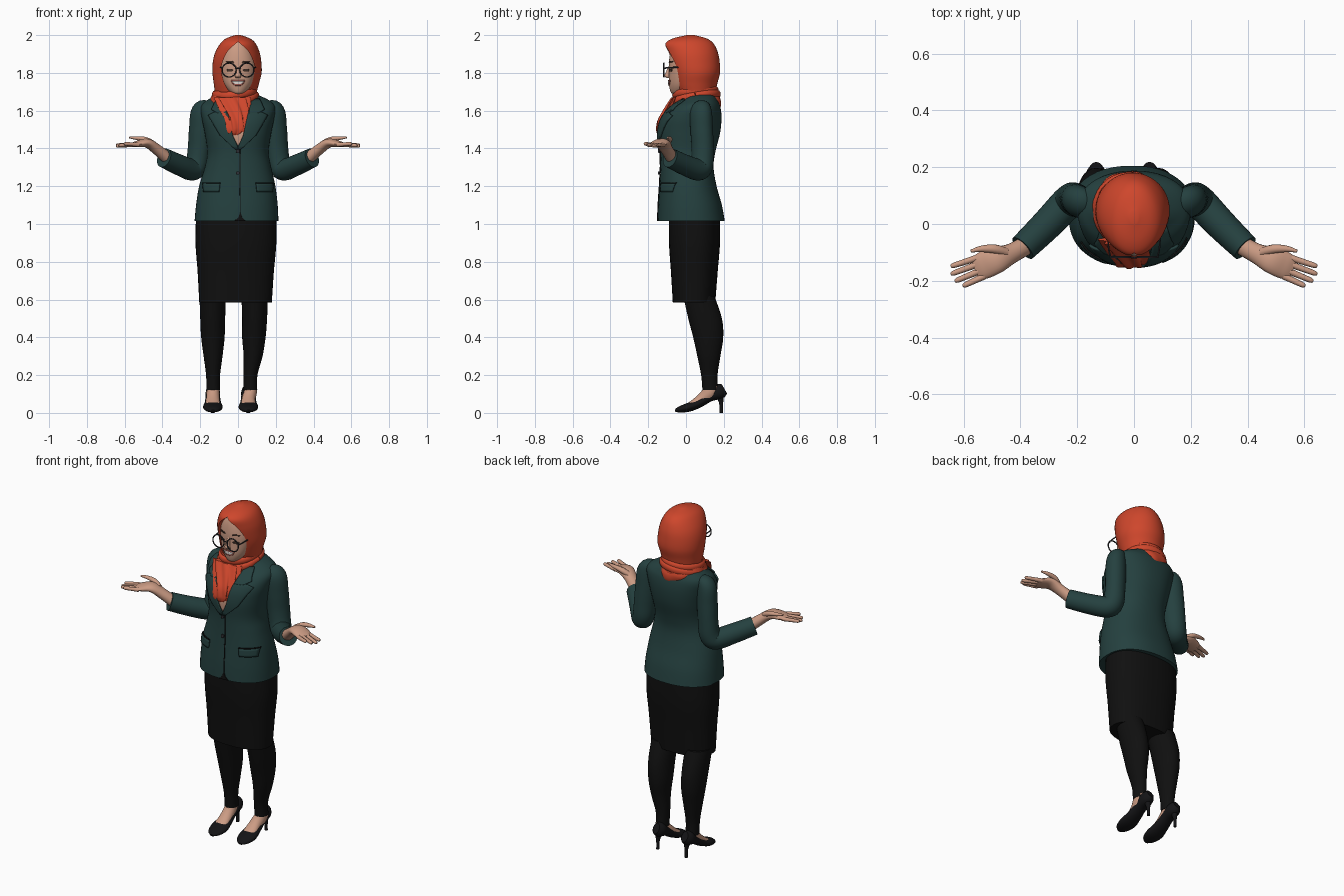
import bpy, bmesh, math
from mathutils import Vector


def material(name, rgb):
    m = bpy.data.materials.new(name)
    m.diffuse_color = (*rgb, 1)
    return m


SKIN = material("skin", (0.60, 0.33, 0.23))
RED = material("scarf red", (0.62, 0.062, 0.025))
TEAL = material("jacket teal", (0.018, 0.052, 0.050))
BLACK = material("skirt black", (0.005, 0.005, 0.005))
SHOE = material("shoe black", (0.007, 0.007, 0.008))
FRAME = material("glasses grey", (0.03, 0.03, 0.035))
WHITE = material("teeth white", (0.75, 0.70, 0.66))
LIP = material("lip rose", (0.36, 0.10, 0.08))
BROW = material("brow brown", (0.06, 0.035, 0.025))


def finish(name, bm, mat, angle=45):
    bmesh.ops.recalc_face_normals(bm, faces=bm.faces[:])
    me = bpy.data.meshes.new(name)
    bm.to_mesh(me)
    bm.free()
    me.materials.append(mat)
    me.shade_smooth()
    me.set_sharp_from_angle(angle=math.radians(angle))
    ob = bpy.data.objects.new(name, me)
    bpy.context.collection.objects.link(ob)
    return ob


def spline(pts, steps=6):
    """Smooth interpolation through tuples of any length."""
    out, last = [], len(pts) - 1
    for i in range(last):
        a, b, c, d = pts[max(i - 1, 0)], pts[i], pts[i + 1], pts[min(i + 2, last)]
        for k in range(steps):
            t = k / steps
            out.append([0.5 * (2 * q + (r - p) * t + (2 * p - 5 * q + 4 * r - s) * t * t
                        + (3 * q - p - 3 * r + s) * t ** 3) for p, q, r, s in zip(a, b, c, d)])
    return out + [list(pts[-1])]


def tube(name, pts, mat, side=None, n=28, steps=6, power=2, ripple=0, folds=9, twist=20):
    """Loft of sections (x, y, z, half width, half depth); level sections if no side is given."""
    path = spline(pts, steps)
    bm, rings = bmesh.new(), []
    for i, (x, y, z, ra, rb) in enumerate(path):
        u, v = Vector((1, 0, 0)), Vector((0, 1, 0))
        if side:
            t = Vector(path[min(i + 1, len(path) - 1)][:3]) - Vector(path[max(i - 1, 0)][:3])
            t.normalize()
            u = Vector(side)
            u = (u - t * u.dot(t)).normalized()
            v = t.cross(u)
        ring = []
        for k in range(n):
            a = 2 * math.pi * k / n
            c, s = math.cos(a), math.sin(a)
            f = 1 + ripple * math.sin(folds * a + twist * z)
            c = math.copysign(abs(c) ** (2 / power), c) * f * ra
            s = math.copysign(abs(s) ** (2 / power), s) * f * rb
            ring.append(bm.verts.new(Vector((x, y, z)) + u * c + v * s))
        rings.append(ring)
    for r, q in zip(rings, rings[1:]):
        for k in range(n):
            bm.faces.new((r[k], r[(k + 1) % n], q[(k + 1) % n], q[k]))
    bm.faces.new(rings[0])
    bm.faces.new(rings[-1])
    return finish(name, bm, mat)


def levels(rows):
    """(z, x centre, half width, y front, y back) to sections."""
    return [(cx, (f + b) / 2, z, rx, (b - f) / 2) for z, cx, rx, f, b in rows]


def front_y(sections, power, x, z):
    path = spline(sections)
    for p, q in zip(path, path[1:]):
        if p[2] <= z <= q[2]:
            t = (z - p[2]) / max(q[2] - p[2], 1e-6)
            cx, cy, _, rx, ry = [a + (b - a) * t for a, b in zip(p, q)]
            d = min(abs((x - cx) / rx), 1)
            return cy - ry * (1 - d ** power) ** (1 / power)
    return 0


def plate(name, rows, base, power, mat, off=0.004, thick=0.006):
    """Thin sheet of rows (z, x0, x1) laid on the front of a loft."""
    bm, grid = bmesh.new(), []
    for z, x0, x1 in [[a + (b - a) * k / 4 for a, b in zip(p, q)]
                      for p, q in zip(rows, rows[1:]) for k in range(5)]:
        xs = [x0 + (x1 - x0) * j / 8 for j in range(9)]
        grid.append([bm.verts.new((x, front_y(base, power, x, z) - off, z)) for x in xs])
    for r, q in zip(grid, grid[1:]):
        for j in range(8):
            bm.faces.new((r[j], r[j + 1], q[j + 1], q[j]))
    bmesh.ops.remove_doubles(bm, verts=bm.verts[:], dist=0.0003)
    mod = finish(name, bm, mat).modifiers.new("thickness", 'SOLIDIFY')
    mod.thickness, mod.offset = thick, 0


# Jacket body, skirt
jacket = levels([(1.015, -.008, .222, -.15, .205), (1.10, -.006, .216, -.147, .19),
                 (1.20, -.004, .202, -.14, .162), (1.30, 0, .176, -.135, .146),
                 (1.38, 0, .163, -.135, .155), (1.48, 0, .176, -.142, .18),
                 (1.56, 0, .192, -.125, .188), (1.62, 0, .197, -.075, .182),
                 (1.655, 0, .165, -.025, .168), (1.69, 0, .09, 0, .15)])
tube("jacket_body", jacket, TEAL, n=48, power=2.3)
tube("skirt", levels([(.585, -.013, .192, -.07, .155), (.75, -.012, .202, -.08, .168),
                      (.90, -.011, .214, -.09, .18), (1.05, -.01, .212, -.09, .18)]),
     BLACK, n=40, power=2.3)

# Jacket front: neckline, lapels, collar, pockets, seam, buttons
plate("neckline", [(1.415, 0, .003), (1.47, -.03, .03), (1.54, -.055, .055)], jacket, 2.3, SKIN, .002, .004)
for s in (-1, 1):
    plate("lapel", [(1.395, s * -.005, s * .015), (1.47, s * .028, s * .095),
                    (1.575, s * .05, s * .157), (1.59, s * .055, s * .125)], jacket, 2.3, TEAL, .008, .009)
    plate("collar", [(1.585, s * .055, s * .105), (1.605, s * .06, s * .14),
                     (1.66, s * .07, s * .115)], jacket, 2.3, TEAL, .01, .009)
    plate("pocket_flap", [(1.17, s * .10, s * .182), (1.215, s * .095, s * .185)], jacket, 2.3, TEAL, .006, .009)
    plate("pocket_shadow", [(1.215, s * .094, s * .186), (1.22, s * .094, s * .186)], jacket, 2.3, BLACK, .005, .006)
plate("front_seam", [(1.02, .010, .014), (1.40, .008, .012)], jacket, 2.3, BLACK, .002, .004)
plate("hem_opening", [(1.017, -.018, .04), (1.035, .002, .022), (1.06, .011, .014)], jacket, 2.3, BLACK, .002, .004)
for z in (1.27, 1.385):
    plate("button", [(z - .009, -.006, .004), (z - .004, -.01, .008),
                     (z + .004, -.01, .008), (z + .009, -.006, .004)], jacket, 2.3, FRAME, .008, .008)

# Arms: sleeves, hands, fingers, thumbs
for s in (-1, 1):
    tube("sleeve", [(s * .15, .075, 1.625, .035, .03), (s * .188, .078, 1.598, .062, .052),
                    (s * .199, .083, 1.50, .064, .056), (s * .207, .088, 1.40, .062, .055),
                    (s * .218, .086, 1.32, .06, .058), (s * .243, .066, 1.288, .058, .058),
                    (s * .31, -.005, 1.312, .055, .055), (s * .392, -.085, 1.35, .05, .052)],
         TEAL, side=(s * .73, .68, 0))
    across = (s * .36, .93, 0)
    tube("palm", [(s * .37, -.07, 1.345, .034, .032), (s * .43, -.103, 1.395, .035, .028),
                  (s * .48, -.125, 1.428, .046, .024), (s * .53, -.146, 1.424, .048, .017),
                  (s * .56, -.157, 1.417, .040, .010)], SKIN, side=across, n=20)
    for o, length, dz in ((-.036, .085, .005), (-.013, .105, -.004), (.011, .108, -.008), (.033, .098, -.002)):
        bx, by = .54 + .36 * o, -.15 + .93 * o
        dx, dy = .93 + .9 * o, -.36 + 1.6 * o
        tube("finger", [(s * (bx + dx * length * t), by + dy * length * t, 1.42 + dz * t, r, r)
                        for t, r in ((0, .012), (.5, .0105), (.9, .009), (1, .004))],
             SKIN, side=across, n=10, steps=3)
    tube("thumb", [(s * .45, -.10, 1.425, .016, .016), (s * .49, -.088, 1.447, .016, .014),
                   (s * .54, -.088, 1.455, .011, .010), (s * .575, -.096, 1.458, .005, .005)],
         SKIN, side=across, n=10, steps=4)

# Legs, feet and heeled shoes
for top, mid, low, foot in ((-.134, -.132, -.132, -.133), (.088, .080, .066, .055)):
    tube("leg", levels([(.12, low, .036, .087, .168), (.20, low, .037, .08, .167),
                        (.30, mid, .050, .06, .182), (.40, (top + mid) / 2, .062, .038, .197),
                        (.50, top, .066, .012, .19), (.62, top, .07, -.015, .15)]), BLACK)
    tube("foot", [(low, .13, .16, .030, .034), (low, .125, .11, .034, .040),
                  (foot, .08, .07, .036, .030), (foot, .01, .035, .040, .014)], SKIN, side=(1, 0, 0), n=20)
    tube("shoe", [(foot, -.058, .010, .012, .006), (foot, -.035, .018, .038, .016),
                  (foot, .015, .030, .052, .024), (foot, .07, .052, .044, .024),
                  (foot, .125, .086, .038, .027), (foot, .175, .112, .037, .040),
                  (foot, .203, .128, .020, .030)], SHOE, side=(1, 0, 0), n=24)
    tube("heel", [(foot, .187, 0, .009, .009), (foot, .186, .05, .010, .011),
                  (foot, .178, .10, .024, .024)], SHOE, n=14)

# Head scarf with a pointed face opening
hood = tube("head_scarf", [(-.01, .06, 1.60, .10, .10), (-.012, .055, 1.68, .108, .10),
                           (-.009, .05, 1.74, .119, .115), (-.005, .05, 1.80, .130, .13),
                           (-.005, .04, 1.86, .128, .138), (-.003, .03, 1.91, .117, .138),
                           (0, .018, 1.955, .094, .128), (0, .02, 1.982, .064, .09),
                           (0, .024, 2.0, .015, .02)], RED, n=48)
half = spline([(0, 1.683), (.042, 1.70), (.070, 1.74), (.086, 1.80), (.084, 1.85), (.054, 1.915), (0, 1.965)], 4)
outline = half + [(-x, z) for x, z in half[-2:0:-1]]
bm = bmesh.new()
base = bm.faces.new([bm.verts.new((x, -.3, z)) for x, z in outline])
ext = bmesh.ops.extrude_face_region(bm, geom=[base])
bmesh.ops.translate(bm, vec=(0, .3, 0), verts=[g for g in ext["geom"] if isinstance(g, bmesh.types.BMVert)])
cutter = finish("face_cutter", bm, RED)
cutter.hide_render = True
cut = hood.modifiers.new("face_opening", 'BOOLEAN')
cut.operation, cut.solver, cut.object = 'DIFFERENCE', 'EXACT', cutter
bpy.context.view_layer.update()
hood.data = bpy.data.meshes.new_from_object(hood.evaluated_get(bpy.context.evaluated_depsgraph_get()))
hood.modifiers.clear()
bpy.data.objects.remove(cutter)
hood.data.set_sharp_from_angle(angle=math.radians(45))

# Neck wrap, folds and hanging end of the scarf
tube("neck_wrap", levels([(1.57, 0, .085, -.10, .14), (1.61, -.012, .112, -.10, .178),
                          (1.65, -.02, .126, -.08, .186), (1.685, -.018, .118, -.06, .172),
                          (1.72, -.01, .105, -.03, .155)]), RED, n=56, ripple=.02, folds=7, twist=30)
for z, r, tilt, lean in ((1.695, .108, .012, .10), (1.665, .118, .022, .12), (1.635, .116, .03, -.10)):
    tube("scarf_fold", [(-.018 + r * math.cos(a), .05 + r * 1.03 * math.sin(a),
                         z + tilt * math.sin(a) + lean * r * math.cos(a), .02, .012)
                        for a in [math.pi * k / 6 for k in range(13)]],
         RED, side=(0, 0, 1), n=12, steps=4)
tube("scarf_end", [(-.03, -.055, 1.67, .085, .02), (-.018, -.088, 1.61, .074, .026),
                   (-.010, -.122, 1.555, .058, .024), (-.012, -.138, 1.51, .054, .018),
                   (-.018, -.142, 1.485, .042, .012), (-.02, -.142, 1.472, .02, .006)],
     RED, n=56, ripple=.16, folds=8, twist=35)

# Face and features
face = levels([(1.688, 0, .022, -.07, -.01), (1.70, 0, .044, -.082, .02), (1.74, 0, .073, -.09, .05),
               (1.80, 0, .09, -.09, .06), (1.86, 0, .09, -.09, .06), (1.92, 0, .075, -.08, .06),
               (1.965, 0, .04, -.06, .04)])
tube("face", face, SKIN, n=36)
tube("nose", [(0, -.084, 1.84, .008, .006), (0, -.094, 1.81, .010, .010),
              (0, -.100, 1.785, .016, .014), (0, -.092, 1.772, .012, .008)], SKIN, n=14)
plate("lips", [(1.732, -.014, .014), (1.742, -.03, .03), (1.762, -.038, .038)], face, 2, LIP, .002, .004)
plate("teeth", [(1.741, -.016, .016), (1.748, -.026, .026), (1.756, -.031, .031)], face, 2, WHITE, .004, .004)
for s in (-1, 1):
    plate("eye", [(1.808, s * .032, s * .054), (1.815, s * .026, s * .062),
                  (1.821, s * .034, s * .054)], face, 2, BROW, .002, .004)
    plate("eyebrow", [(1.856, s * .022, s * .060), (1.863, s * .028, s * .066)], face, 2, BROW, .002, .004)
    # Glasses
    bpy.ops.mesh.primitive_torus_add(location=(s * .047, -.117, 1.815), rotation=(math.pi / 2, 0, 0),
                                     major_radius=.037, minor_radius=.0035,
                                     major_segments=32, minor_segments=8)
    rim = bpy.context.object
    rim.name = "glasses_rim"
    rim.data.materials.append(FRAME)
    rim.data.shade_smooth()
    tube("glasses_arm", [(s * .083, -.117, 1.825, .003, .004), (s * .09, -.08, 1.828, .003, .004),
                         (s * .093, -.02, 1.83, .003, .004)], FRAME, side=(1, 0, 0), n=8)
tube("glasses_bridge", [(-.013, -.117, 1.82, .003, .003), (0, -.119, 1.825, .003, .003),
                        (.013, -.117, 1.82, .003, .003)], FRAME, side=(0, 0, 1), n=8)
